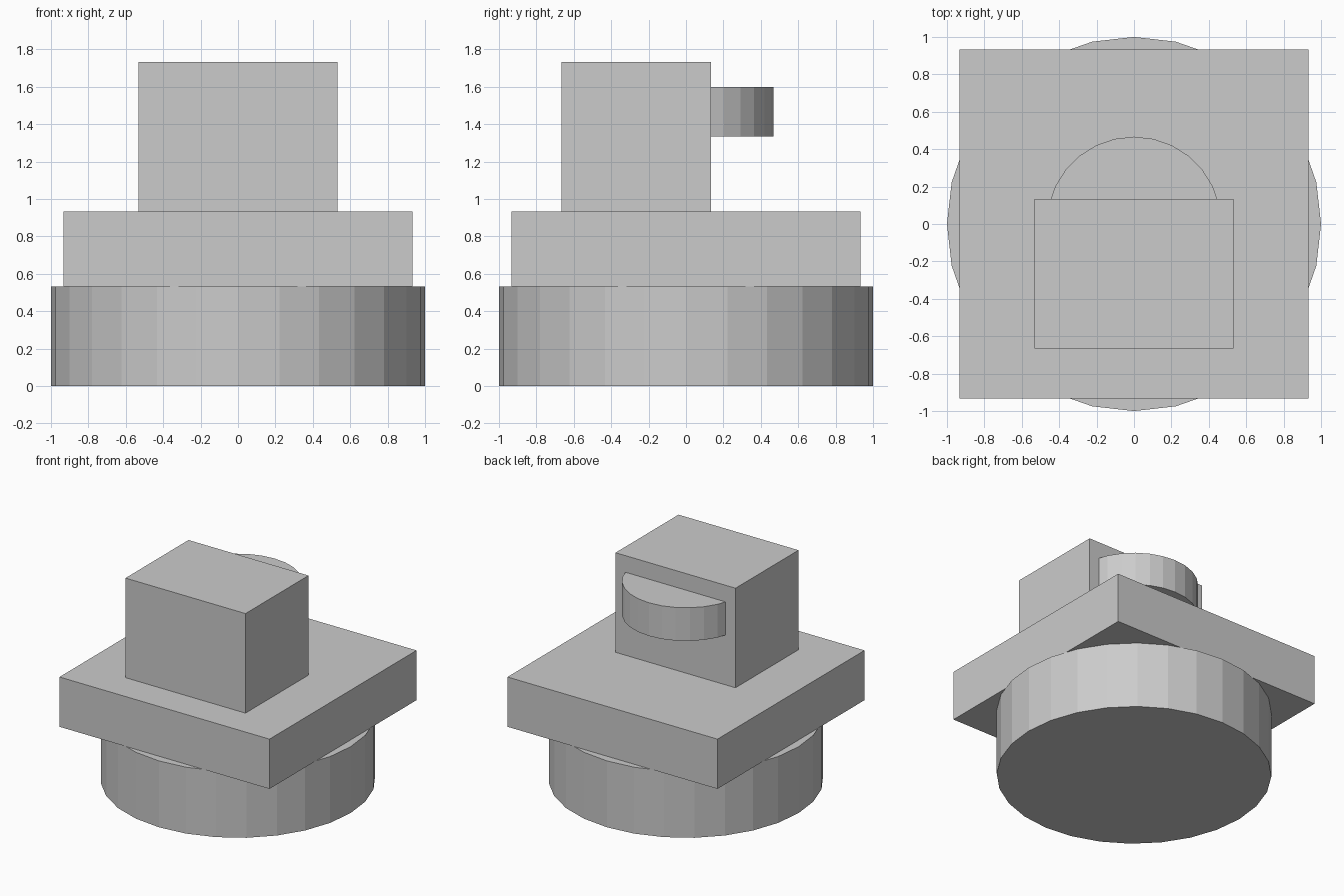
import bpy, math

if "Cube" in bpy.data.objects:
    bpy.data.objects.remove(bpy.data.objects["Cube"])

grey = bpy.data.materials.new("light grey")
grey.diffuse_color = (0.6, 0.6, 0.6, 1)
grey.use_nodes = True
grey.node_tree.nodes["Principled BSDF"].inputs["Base Color"].default_value = grey.diffuse_color


def finish(name):
    ob = bpy.context.object
    ob.name = name
    ob.data.materials.append(grey)
    return ob


def box(name, x0, x1, y0, y1, z0, z1):
    bpy.ops.mesh.primitive_cube_add(size=1, location=((x0 + x1) / 2, (y0 + y1) / 2, (z0 + z1) / 2))
    bpy.context.object.scale = (x1 - x0, y1 - y0, z1 - z0)
    bpy.ops.object.transform_apply(location=False, rotation=False, scale=True)
    return finish(name)


def disc(name, radius, z0, z1):
    bpy.ops.mesh.primitive_cylinder_add(vertices=28, radius=radius, depth=z1 - z0,
                                        location=(0, 0, (z0 + z1) / 2))
    return finish(name)


# Round base
disc("round_base", 1.0, 0.0, 0.5333)
# Square plate on the base
box("square_plate", -0.9333, 0.9333, -0.9333, 0.9333, 0.5333, 0.9333)
# Upright block, offset towards the front
box("upper_block", -0.5333, 0.5333, -0.6667, 0.1333, 0.9333, 1.7333)
# Disc that pokes out of the back of the block
disc("back_disc", 0.4667, 1.3333, 1.6)
